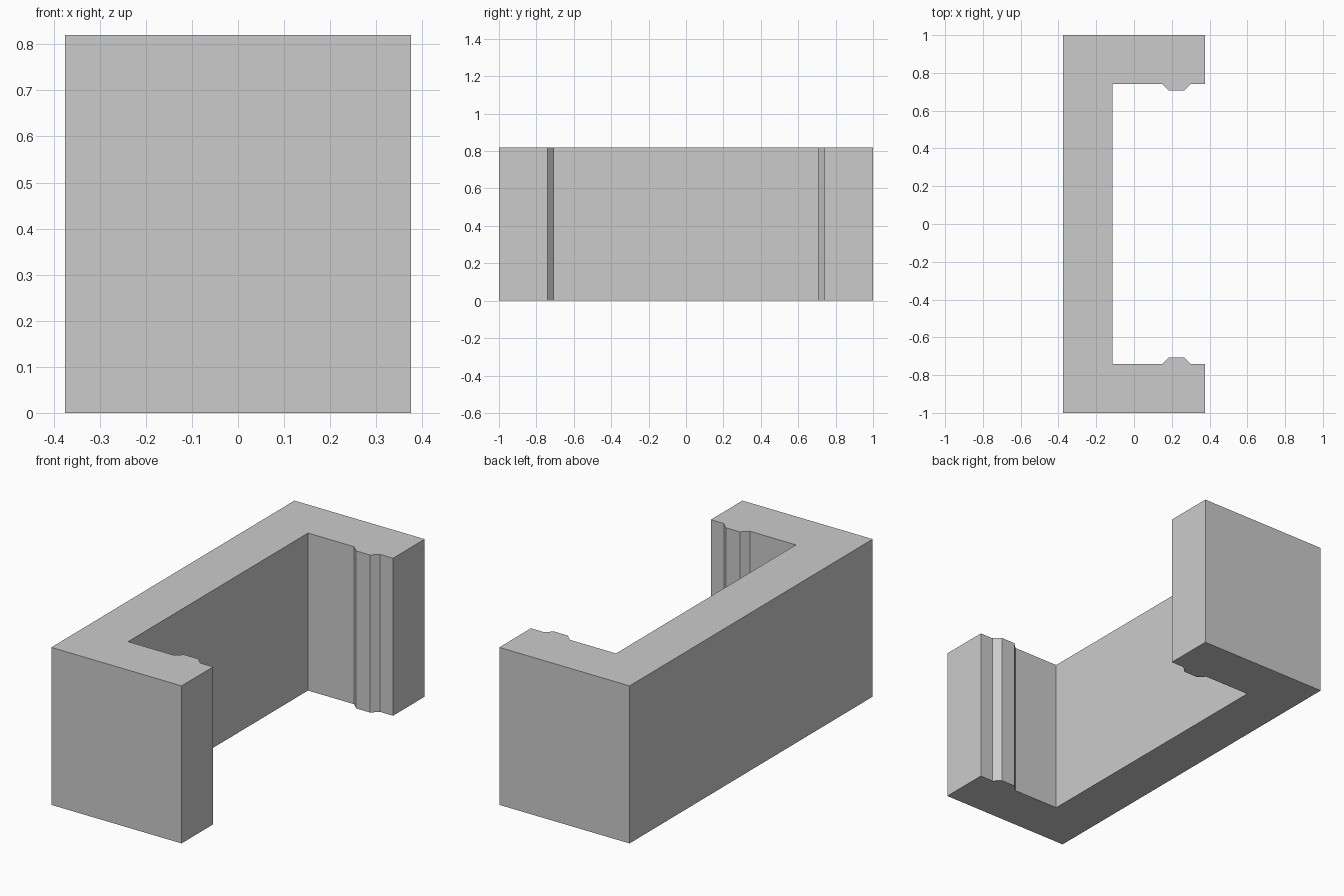
import bpy
import bmesh

cube = bpy.data.objects.get("Cube")
if cube:
    bpy.data.objects.remove(cube, do_unlink=True)

HEIGHT = 0.82
HALF_DEPTH = 0.375

# Single plain grey
grey = bpy.data.materials.new("plain_grey")
grey.use_nodes = True
colour = (0.6, 0.6, 0.6, 1.0)
grey.diffuse_color = colour
grey.node_tree.nodes["Principled BSDF"].inputs["Base Color"].default_value = colour

# Half outline of the bracket: outer back corner, arm, retaining ridge, inner corner
half = [
    (-HALF_DEPTH, 1.0), (HALF_DEPTH, 1.0), (HALF_DEPTH, 0.74),
    (0.30, 0.74), (0.265, 0.707), (0.185, 0.707), (0.15, 0.74),
    (-0.115, 0.74),
]
# Mirror the half to close the C-shaped outline
outline = half + [(x, -y) for x, y in reversed(half)]

# Extrude the outline upward
bm = bmesh.new()
base = bm.faces.new([bm.verts.new((x, y, 0)) for x, y in outline])
result = bmesh.ops.extrude_face_region(bm, geom=[base], use_keep_orig=True)
top = [v for v in result["geom"] if isinstance(v, bmesh.types.BMVert)]
bmesh.ops.translate(bm, verts=top, vec=(0, 0, HEIGHT))
bmesh.ops.recalc_face_normals(bm, faces=bm.faces[:])

mesh = bpy.data.meshes.new("clip_bracket")
bm.to_mesh(mesh)
bm.free()
mesh.materials.append(grey)
bracket = bpy.data.objects.new("clip_bracket", mesh)
bpy.context.collection.objects.link(bracket)
